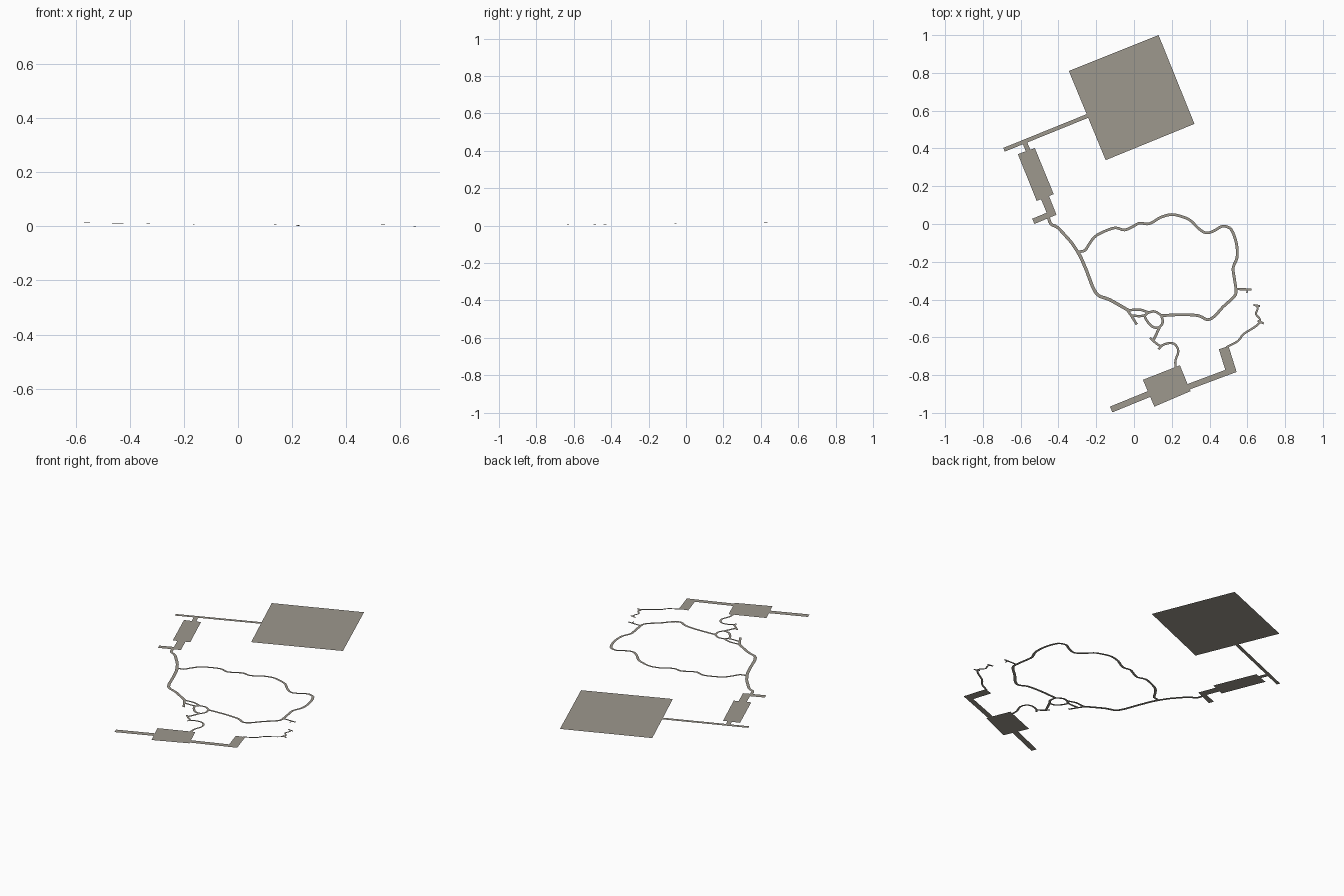
import bpy, bmesh
from mathutils import Vector

stone = bpy.data.materials.new("warm_grey_stone")
stone.diffuse_color = (0.34, 0.315, 0.27, 1)


def make(name, bm):
    bmesh.ops.recalc_face_normals(bm, faces=bm.faces)
    for f in bm.faces:
        f.normal_update()
        if f.normal.z < 0:
            f.normal_flip()
    me = bpy.data.meshes.new(name)
    bm.to_mesh(me)
    bm.free()
    me.materials.append(stone)
    ob = bpy.data.objects.new(name, me)
    bpy.context.collection.objects.link(ob)


def plate(name, corners, z):
    bm = bmesh.new()
    bm.faces.new([bm.verts.new((x, y, z)) for x, y in corners])
    make(name, bm)


def smooth(pts, n=3):
    # Catmull-Rom subdivision of a winding path
    p = [pts[0] * 2 - pts[1]] + pts + [pts[-1] * 2 - pts[-2]]
    out = []
    for a, b, c, d in zip(p, p[1:], p[2:], p[3:]):
        for i in range(n):
            t = i / n
            out.append(0.5 * (2 * b + (c - a) * t + (2 * a - 5 * b + 4 * c - d) * t * t
                              + (3 * b - a - 3 * c + d) * t ** 3))
    return out + [pts[-1]]


def path(name, coords, width, z0, z1, curved=True):
    pts = [Vector(c) for c in coords]
    if curved and len(pts) > 2:
        pts = smooth(pts)
    bm = bmesh.new()
    last = None
    for i, p in enumerate(pts):
        d = (pts[min(i + 1, len(pts) - 1)] - pts[max(i - 1, 0)]).normalized()
        side = Vector((-d.y, d.x)) * width / 2
        z = z0 + (z1 - z0) * i / (len(pts) - 1)
        pair = [bm.verts.new((*(p + side), z)), bm.verts.new((*(p - side), z))]
        if last:
            bm.faces.new((last[0], last[1], pair[1], pair[0]))
        last = pair
    make(name, bm)


# upper hall, corridor and side room
plate("great_hall", [(-.345, .81), (.13, 1), (.32, .53), (-.15, .338)], .017)
path("hall_corridor", [(-.688, .393), (-.244, .573)], .021, .015, .016)
path("side_room_door", [(-.58, .435), (-.555, .375)], .025, .014, .013)
plate("side_room", [(-.615, .37), (-.525, .402), (-.425, .158), (-.515, .122)], .012)
path("side_passage", [(-.477, .155), (-.432, .043)], .045, .012, .011)
path("side_passage_foot", [(-.533, .014), (-.418, .062)], .03, .011, .011)

# lower rooms
plate("lower_room", [(.047, -.825), (.243, -.748), (.299, -.885), (.108, -.967)], .002)
path("lower_west_corridor", [(-.121, -.982), (.085, -.898)], .033, .001, .001)
path("lower_east_corridor", [(.28, -.865), (.537, -.769)], .031, .002, .002)
path("lower_east_passage", [(.475, -.655), (.517, -.79)], .054, .002, .002)

# winding tunnels: entry and west side of the loop
path("entry_tunnel", [(-.455, .04), (-.44, 0), (-.405, -.018), (-.365, -.06),
                      (-.33, -.1), (-.298, -.148)], .016, .011, .009)
path("west_tunnel", [(-.298, -.148), (-.28, -.18), (-.25, -.25), (-.2, -.368),
                     (-.13, -.4), (-.03, -.457)], .017, .009, .007)

# the big cave loop
path("north_tunnel", [(-.298, -.148), (-.26, -.14), (-.24, -.11), (-.21, -.07), (-.17, -.045),
                      (-.1, -.02), (-.05, -.032), (0, -.01), (.03, .005), (.07, 0), (.1, .01),
                      (.14, .035), (.2, .05), (.26, .037), (.3, .018), (.34, -.022),
                      (.38, -.047), (.42, -.038), (.47, -.011), (.51, -.022)], .014, .009, .008)
path("east_tunnel", [(.51, -.022), (.53, -.06), (.545, -.12), (.545, -.18), (.525, -.23),
                     (.53, -.28), (.54, -.35), (.53, -.385), (.47, -.44), (.43, -.485),
                     (.39, -.507), (.34, -.485), (.25, -.48), (.145, -.485)], .015, .008, .007)
path("east_spur", [(.54, -.345), (.622, -.346)], .011, .008, .008)
path("east_spur_tick", [(.6, -.345), (.598, -.365)], .008, .008, .008)

# knot of small tunnels at the south of the loop
path("knot_upper", [(-.03, -.457), (.03, -.453), (.075, -.467), (.11, -.463), (.15, -.487)],
     .013, .007, .007)
path("knot_spur", [(-.035, -.457), (-.015, -.485), (.015, -.532)], .013, .007, .006)
path("knot_lower", [(-.015, -.486), (.05, -.486), (.08, -.465)], .013, .007, .007)
path("knot_ring", [(.055, -.485), (.07, -.515), (.1, -.545), (.133, -.547), (.152, -.52),
                   (.145, -.485)], .013, .007, .007)
path("descent", [(.135, -.547), (.105, -.612)], .014, .007, .006)
path("descent_cross", [(.085, -.602), (.115, -.63), (.145, -.65)], .012, .006, .006)
path("descent_hook", [(.13, -.664), (.15, -.642), (.19, -.63), (.22, -.64), (.235, -.675),
                      (.22, -.72), (.22, -.76)], .012, .006, .002)

# far east tunnel with forked ends
path("far_tunnel", [(.49, -.652), (.55, -.62), (.58, -.583), (.64, -.545), (.668, -.52)],
     .011, .002, .002)
path("far_tunnel_cap", [(.655, -.512), (.687, -.527)], .011, .002, .002)
path("far_rise", [(.668, -.52), (.665, -.5), (.645, -.477), (.655, -.45), (.65, -.43)],
     .01, .002, 0)
path("far_rise_cap", [(.632, -.429), (.667, -.434)], .01, 0, 0)
